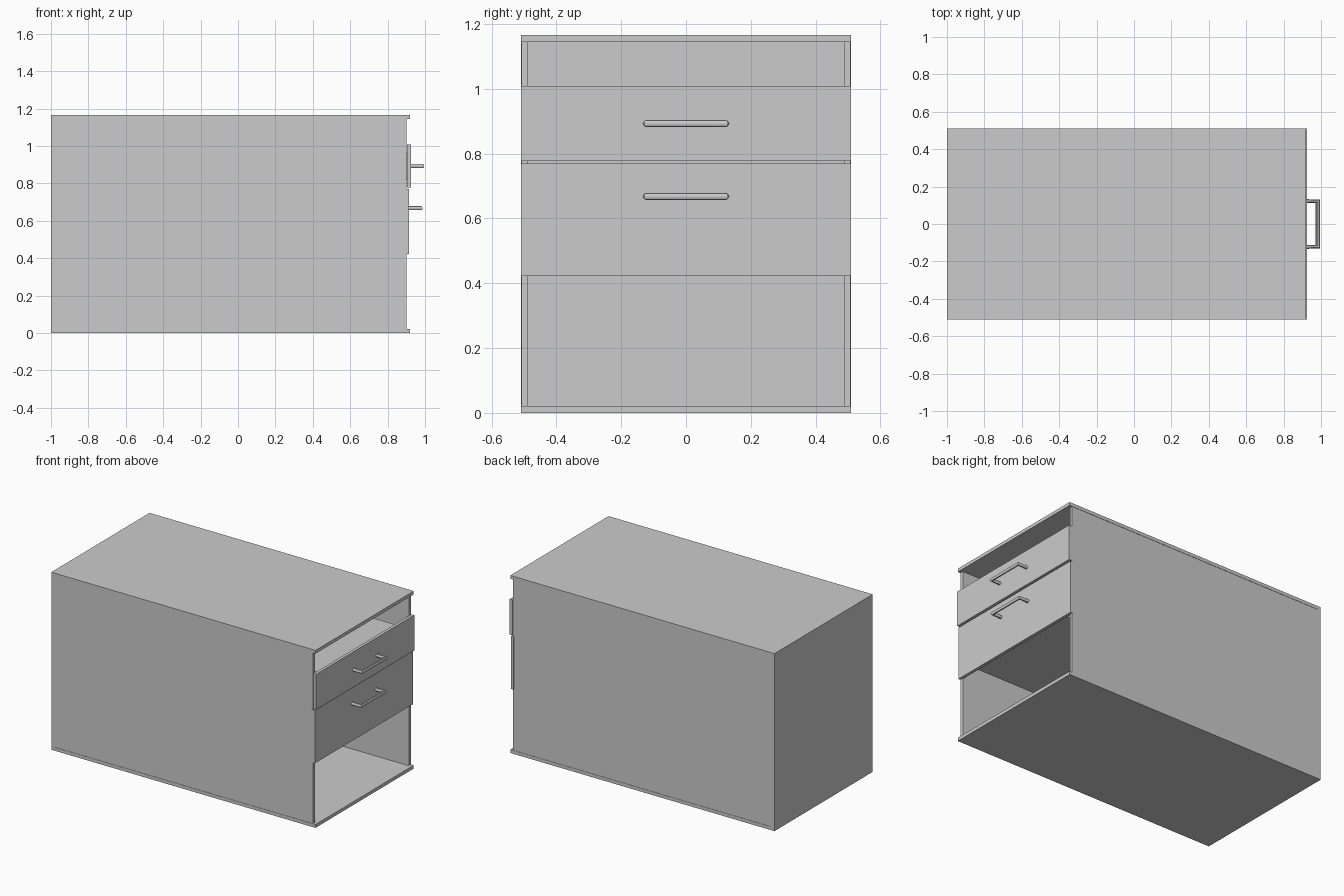
import bpy

if "Cube" in bpy.data.objects:
    bpy.data.objects.remove(bpy.data.objects["Cube"])

W = 0.51      # half width
H = 1.166     # overall height
T = 0.022     # board thickness


def box(name, lo, hi):
    bpy.ops.mesh.primitive_cube_add(size=1)
    o = bpy.context.object
    o.name = o.data.name = name
    o.location = [(a + b) / 2 for a, b in zip(lo, hi)]
    o.scale = [b - a for a, b in zip(lo, hi)]
    bpy.ops.object.transform_apply(location=True, rotation=False, scale=True)
    return o


def handle(name, x, z):
    # Round rod bent into a U, with mitred corners
    cu = bpy.data.curves.new(name, 'CURVE')
    cu.dimensions = '3D'
    cu.bevel_depth = 0.011
    cu.bevel_resolution = 4
    cu.use_fill_caps = True
    sp = cu.splines.new('POLY')
    path = [(x - 0.005, -0.122), (x + 0.064, -0.122), (x + 0.064, 0.122), (x - 0.005, 0.122)]
    sp.points.add(len(path) - 1)
    for p, (px, py) in zip(sp.points, path):
        p.co = (px, py, z, 1)
    o = bpy.data.objects.new(name, cu)
    bpy.context.collection.objects.link(o)
    bpy.ops.object.select_all(action='DESELECT')
    o.select_set(True)
    bpy.context.view_layer.objects.active = o
    bpy.ops.object.convert(target='MESH')
    bpy.ops.object.shade_smooth_by_angle()


def drawer(name, x, z0, z1, handle_z):
    # Front board, inset body behind it, and pull handle
    box(name + "_front", (x - 0.02, -W, z0), (x, W, z1))
    box(name + "_body", (-0.92, -0.406, z0 + 0.04), (x - 0.02, 0.406, z1 - 0.04))
    handle(name + "_handle", x, handle_z)


# Carcass
box("bottom_panel", (-1, -W, 0), (0.92, W, T))
box("top_panel", (-1, -W, H - T), (0.92, W, H))
box("back_panel", (-1, -W, T), (-0.976, W, H - T))
for side, s in (("front", -1), ("rear", 1)):
    ys = sorted((s * 0.487, s * 0.508))
    box(side + "_side_panel", (-0.976, ys[0], T), (0.9, ys[1], H - T))

# Drawers (the upper one is slightly pulled out)
drawer("upper_drawer", 0.924, 0.777, 1.009, 0.893)
drawer("lower_drawer", 0.915, 0.422, 0.769, 0.668)
